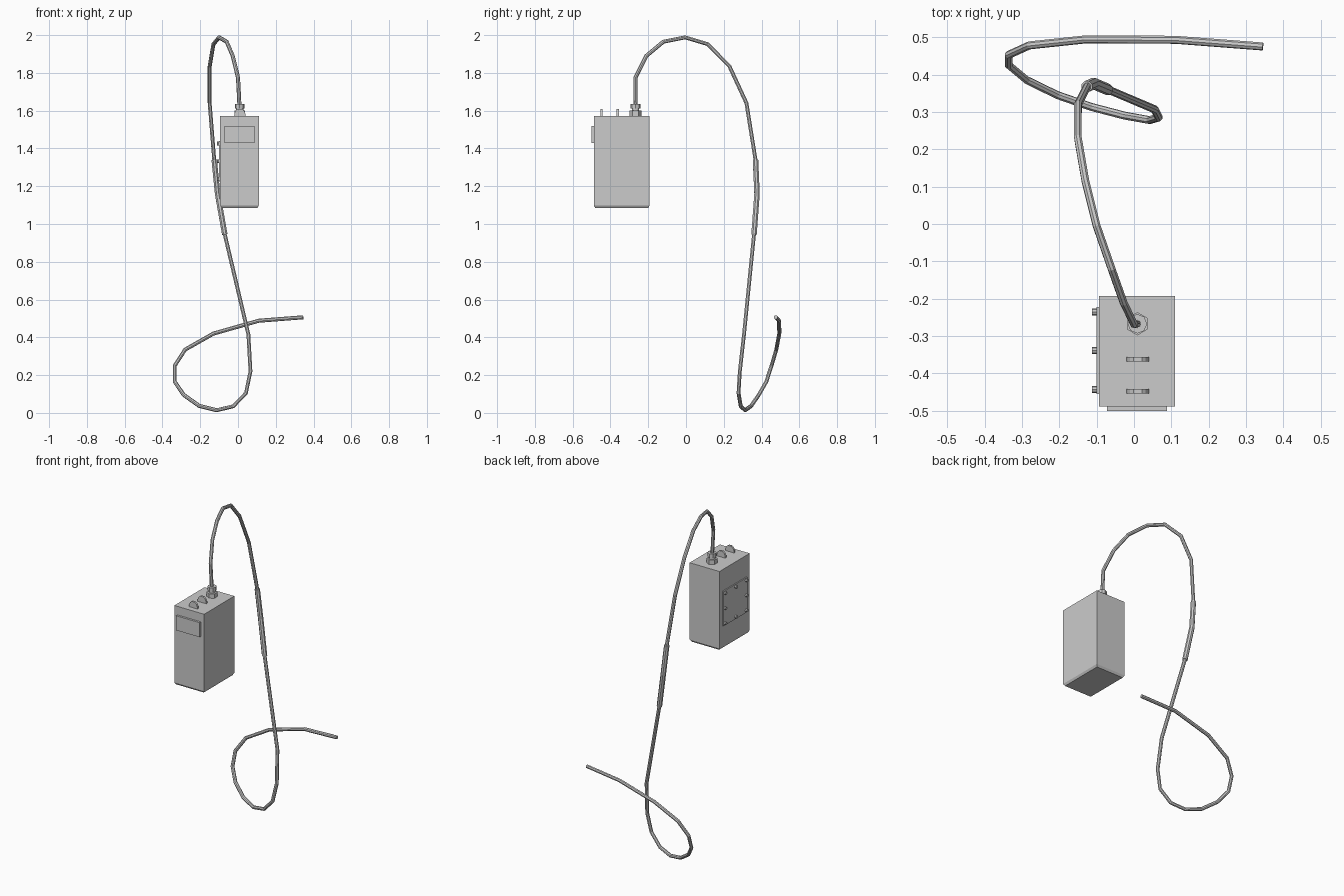
import bpy, bmesh, math
from mathutils import Matrix, Vector

if "Cube" in bpy.data.objects:
    bpy.data.objects.remove(bpy.data.objects["Cube"])


def finish(name, bm):
    bmesh.ops.recalc_face_normals(bm, faces=bm.faces[:])
    me = bpy.data.meshes.new(name)
    bm.to_mesh(me)
    bm.free()
    ob = bpy.data.objects.new(name, me)
    bpy.context.collection.objects.link(ob)
    return ob


def box(name, lo, hi, inset_bottom=0.0):
    bm = bmesh.new()
    lo, hi = Vector(lo), Vector(hi)
    size, mid = hi - lo, (lo + hi) / 2
    bmesh.ops.create_cube(bm, size=1, matrix=Matrix.Translation(mid) @ Matrix.Diagonal((*size, 1)))
    for v in bm.verts:
        if v.co.z < mid.z and inset_bottom:
            for i in (0, 1):
                v.co[i] += inset_bottom if v.co[i] < mid[i] else -inset_bottom
    return finish(name, bm)


def prism(name, sides, r, depth, center, rot=Matrix()):
    bm = bmesh.new()
    bmesh.ops.create_cone(bm, cap_ends=True, segments=sides, radius1=r, radius2=r,
                          depth=depth, matrix=Matrix.Translation(center) @ rot)
    return finish(name, bm)


def tube(name, points, radius):
    cu = bpy.data.curves.new(name, 'CURVE')
    cu.dimensions = '3D'
    cu.bevel_depth = radius
    cu.bevel_resolution = 2
    cu.use_fill_caps = True
    sp = cu.splines.new('POLY')
    sp.points.add(len(points) - 1)
    for p, co in zip(sp.points, points):
        p.co = (*co, 1)
    sp.use_smooth = False
    ob = bpy.data.objects.new(name, cu)
    bpy.context.collection.objects.link(ob)


# Housing, base and front panel
box("housing", (-0.094, -0.488, 1.097), (0.110, -0.193, 1.573))
box("housing_base", (-0.094, -0.488, 1.084), (0.110, -0.193, 1.097), 0.008)
box("front_panel", (-0.072, -0.501, 1.43), (0.088, -0.486, 1.52))

# Side cover with a ring of eight bolts
box("side_cover", (-0.101, -0.455, 1.225), (-0.092, -0.222, 1.44))
side = Matrix.Rotation(math.pi / 2, 4, 'Y')
for y in (-0.235, -0.339, -0.443):
    for z in (1.24, 1.333, 1.426):
        if (y, z) != (-0.339, 1.333):
            prism("cover_bolt", 8, 0.0095, 0.014, (-0.105, y, z), side)

# Rounded lugs on the top
outline = [(-0.03, 0), (-0.028, 0.016), (-0.021, 0.03), (-0.011, 0.038)]
outline += [(-x, z) for x, z in reversed(outline)]
for y in (-0.362, -0.447):
    bm = bmesh.new()
    f = bm.faces.new([bm.verts.new((0.01 + x, y - 0.006, 1.572 + z)) for x, z in outline])
    ext = bmesh.ops.extrude_face_region(bm, geom=[f])
    bmesh.ops.translate(bm, vec=(0, 0.012, 0),
                        verts=[v for v in ext['geom'] if isinstance(v, bmesh.types.BMVert)])
    finish("top_lug", bm)

# Cable gland
for name, sides, r, z0, z1 in (("gland_nut", 6, 0.031, 1.572, 1.60),
                               ("gland_neck", 12, 0.019, 1.60, 1.612),
                               ("gland_cap", 8, 0.026, 1.612, 1.636)):
    prism(name, sides, r, z1 - z0, (0.009, -0.267, (z0 + z1) / 2))

# Cable path
upper = [(0.009, -0.267, 1.60), (0.0, -0.268, 1.775), (-0.028, -0.21, 1.89), (-0.06, -0.12, 1.965),
         (-0.10, -0.005, 1.988), (-0.13, 0.115, 1.952), (-0.15, 0.23, 1.835), (-0.15, 0.32, 1.64)]
joint = [(-0.126, 0.368, 1.34), (-0.108, 0.376, 1.16), (-0.07, 0.36, 0.945)]
lower = [(0.055, 0.307, 0.415), (0.066, 0.285, 0.22), (0.042, 0.278, 0.105), (-0.025, 0.29, 0.035),
         (-0.113, 0.313, 0.014), (-0.205, 0.345, 0.037), (-0.287, 0.385, 0.095), (-0.335, 0.425, 0.165),
         (-0.335, 0.453, 0.25), (-0.28, 0.478, 0.335), (-0.13, 0.494, 0.42), (0.11, 0.493, 0.488),
         (0.345, 0.475, 0.506)]
tube("cable", upper + joint + lower, 0.0108)
tube("cable_sleeve", joint, 0.0155)
